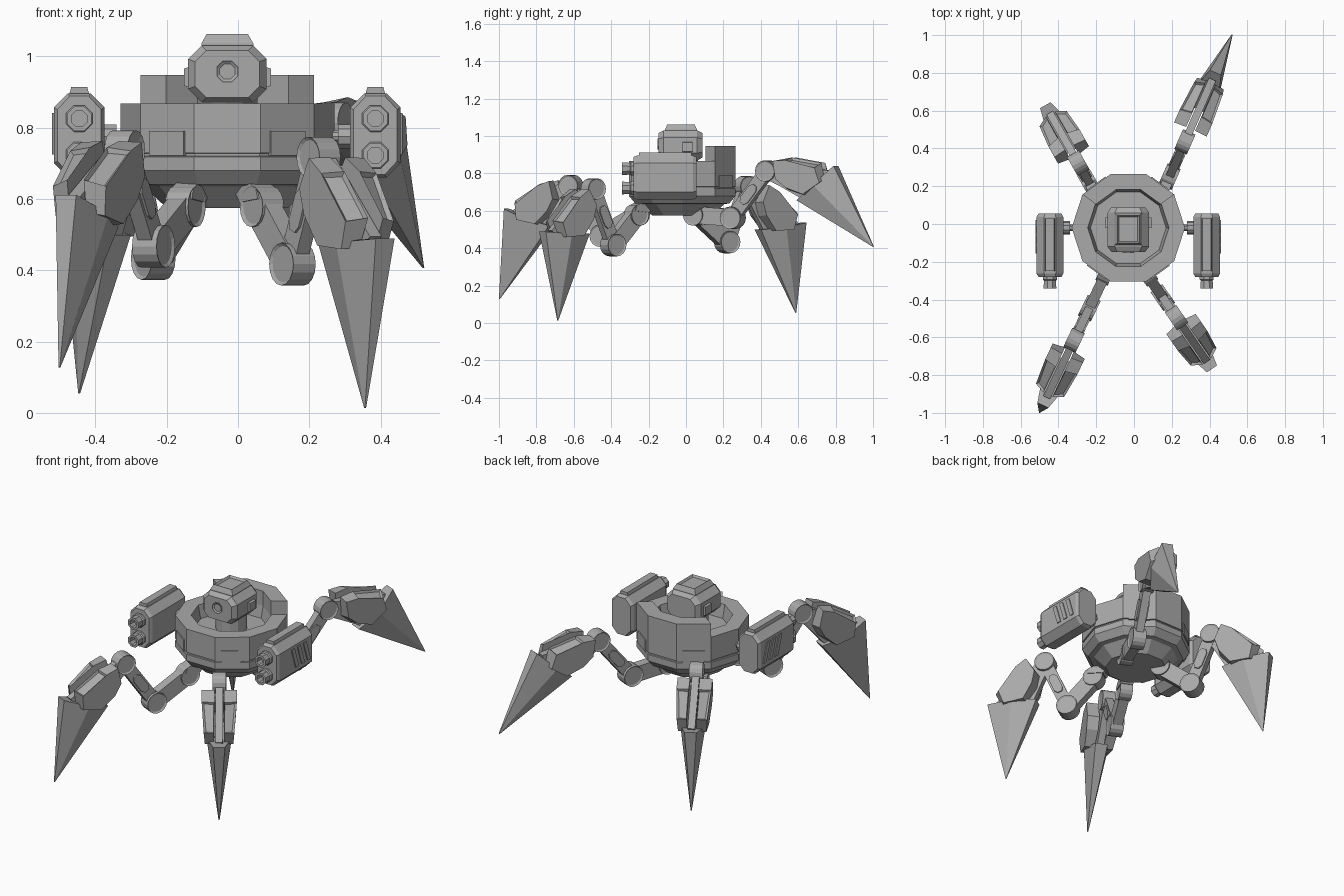
import bpy, bmesh, math
from mathutils import Vector, Matrix

cube = bpy.data.objects.get("Cube")
if cube:
    bpy.data.objects.remove(cube, do_unlink=True)

grey = bpy.data.materials.new("plain_grey")
grey.use_nodes = True
grey.diffuse_color = (0.4, 0.4, 0.4, 1)
grey.node_tree.nodes["Principled BSDF"].inputs["Base Color"].default_value = (0.4, 0.4, 0.4, 1)

CX, CY = -0.03, -0.02
CENTRE = Matrix.Translation((CX, CY, 0))


def finish(name, bm, M):
    bmesh.ops.recalc_face_normals(bm, faces=bm.faces)
    bm.transform(M)
    me = bpy.data.meshes.new(name)
    bm.to_mesh(me)
    bm.free()
    me.materials.append(grey)
    ob = bpy.data.objects.new(name, me)
    bpy.context.scene.collection.objects.link(ob)
    return ob


def loft(name, rings, M=CENTRE, inset_face=None):
    """Skin a stack of equal-length rings and cap both ends."""
    bm = bmesh.new()
    vs = [[bm.verts.new(p) for p in ring] for ring in rings]
    n = len(vs[0])
    for a, b in zip(vs, vs[1:]):
        for i in range(n):
            j = (i + 1) % n
            bm.faces.new((a[i], a[j], b[j], b[i]))
    caps = [bm.faces.new(vs[0]), bm.faces.new(vs[-1])]
    bmesh.ops.recalc_face_normals(bm, faces=bm.faces)
    if inset_face == "caps":
        bmesh.ops.inset_individual(bm, faces=caps, thickness=0.009, depth=-0.006)
    elif inset_face is not None:
        bm.faces.ensure_lookup_table()
        for k in inset_face:
            bmesh.ops.inset_individual(bm, faces=[bm.faces[k]], thickness=0.012, depth=-0.012)
    return finish(name, bm, M)


def prism(name, pts, w0, w1, M, inset_face=None):
    """Extrude an outline (a, b) sideways from w0 to w1."""
    return loft(name, [[(a, w, b) for a, b in pts] for w in (w0, w1)], M, inset_face)


def poly(n, r, phase=0.0):
    return [(r * math.cos(phase + math.tau * i / n), r * math.sin(phase + math.tau * i / n))
            for i in range(n)]


def box(name, lo, hi, M=CENTRE):
    (x0, y0, z0), (x1, y1, z1) = lo, hi
    return prism(name, [(x0, z0), (x1, z0), (x1, z1), (x0, z1)], y0, y1, M)


def octagon(w, h, c):
    return [(w, h - c), (w - c, h), (c - w, h), (-w, h - c),
            (-w, c - h), (c - w, -h), (w - c, -h), (w, c - h)]


def capsule(p, q, r, n=10):
    """Outline of a rounded link between two joints."""
    d = Vector(q) - Vector(p)
    t = math.atan2(d.y, d.x)
    out = []
    for c, start in ((q, t - math.pi / 2), (p, t + math.pi / 2)):
        out += [(c[0] + r * math.cos(start + math.pi * i / n),
                 c[1] + r * math.sin(start + math.pi * i / n)) for i in range(n + 1)]
    return out


# Ten-sided hull with a sunken deck
profile = [(.17, .575), (.235, .635), (.265, .64), (.3, .68), (.3, .718), (.293, .72),
           (.293, .727), (.3, .729), (.3, .867), (.215, .867), (.2, .79)]
loft("hull", [[(x, y, z) for x, y in poly(10, r)] for r, z in profile])

# Raised rear wall over the three back sides
arc = [math.radians(a) for a in (36, 72, 108, 144)]
wall = [(.3 * math.cos(a), .3 * math.sin(a)) for a in arc]
wall += [(.212 * math.cos(a), .212 * math.sin(a)) for a in reversed(arc)]
loft("rear_wall", [[(x, y, z) for x, y in wall] for z in (.86, .947)])

# Hull access plates above the legs
for a in (54, 126, 234, 306):
    box("hull_plate", (.28, -.06, .722), (.291, .06, .79),
        CENTRE @ Matrix.Rotation(math.radians(a), 4, 'Z'))

# Head, cap, eye, ear boxes
loft("neck", [[(x, y, z) for x, y in poly(12, .085)] for z in (.78, .9)])
head_rings = []
for y, s in ((-.127, .82), (-.1, 1), (.08, 1), (.108, .82)):
    head_rings.append([(x * s, y, .95 + z * s) for x, z in octagon(.11, .08, .038)])
loft("head", head_rings)
loft("head_cap", [[(x * sx, y, z) for x, y in ((1, -.092 + e), (1, .078 - e), (-1, .078 - e), (-1, -.092 + e))]
                  for sx, e, z in ((.073, 0, 1.015), (.073, 0, 1.035), (.058, .012, 1.062))], inset_face=[9])
prism("eye", [(x, z + .957) for x, z in poly(8, .032, math.pi / 8)], -.133, -.12, CENTRE, "caps")
for s in (-1, 1):
    prism("ear_box", [(s * .1, .91), (s * .122, .917), (s * .122, .965), (s * .1, .972)],
          0, .055, CENTRE)

# Weapon pods on both sides
for side in (-1, 1):
    P = CENTRE @ Matrix.Translation((side * .415, .02, 0)) @ Matrix.Scale(side, 4, (1, 0, 0))
    pod_rings = []
    for y, s in ((-.28, .86), (-.262, 1), (.037, 1), (.055, .86)):
        pod_rings.append([(x * s, y, .778 + z * (s + 1) / 2) for x, z in octagon(.071, .118, .04)])
    loft("pod", pod_rings, P)
    loft("pod_fin", [[(x, y0, .885), (-x, y0, .885), (-x * .75, y0, .913), (x * .75, y0, .913)]
                     for x, y0 in ((.03, -.25), (.03, .03))], P)
    for z in (.722, .825):
        barrel = ((.04, -.27), (.04, -.295), (.034, -.3), (.037, -.342), (.024, -.342), (.024, -.3))
        loft("barrel", [[(x, y, zz + z) for x, zz in poly(8, r, math.pi / 8)] for r, y in barrel], P)
    # slanted vents on the outer side
    for k in range(3):
        y = -.155 + k * .055
        loft("vent", [[(x, y, .84), (x, y + .028, .84), (x, y + .066, .725), (x, y + .038, .725)]
                      for x in (.06, .076)], P)
    # support arm
    arm = ((-.17, .018), (-.105, .018), (-.105, .035), (-.06, .035))
    loft("pod_arm", [[(x, y - .02, z + .775) for y, z in poly(10, r)] for x, r in arm], P)


def claw(M):
    """Armoured shin and spike; local a runs from knee to tip, b points outward."""
    prism("shin_bar", [(-.02, .03), (.08, .085), (.3, .2), (.33, .1), (.25, -.01), (.1, -.025), (0, -.04)],
          -.02, .02, M)
    tip = [(.74, w, b) for w, b in ((.002, .002), (.003, 0), (.002, -.002), (-.002, -.002), (-.003, 0), (-.002, .002))]
    base = [(.32, .032, .242), (.285, .068, .1), (.24, .035, -.03),
            (.24, -.035, -.03), (.285, -.068, .1), (.32, -.032, .242)]
    loft("spike", [base, tip], M)
    # paired side guards, tapering towards the spike
    for s in (-1, 1):
        outline = [(.03, .09), (.09, .145), (.25, .215), (.315, .15), (.27, .02), (.17, -.01), (.095, .0)]
        inner = [(a, s * .026, b) for a, b in outline]
        outer = [(a, s * (.094 - .09 * max(0, a - .12)), b * .8 + .012) for a, b in outline]
        loft("shin_guard", [inner, outer], M, [1])


def leg(hip, direction, knee_low, knee_high, tip):
    """Build one leg; the knees and tip are (reach, height) pairs."""
    d = Vector((*direction, 0)).normalized()
    s = Vector((0, 0, 1)).cross(d)
    M = Matrix((d, s, Vector((0, 0, 1)))).transposed().to_4x4()
    M.translation = (*hip, 0)
    root = (0, .578)
    # hip bracket reaching back into the hull
    prism("hip_bracket", [(.03, .6), (.02, .63), (-.05, .66), (-.1, .64), (-.06, .59)], -.035, .035, M)
    prism("lower_link", capsule(root, knee_low, .046), -.028, .028, M)
    prism("upper_link", capsule(knee_low, knee_high, .036), -.022, .022, M)
    # raised panel along the upper link
    k, h = Vector(knee_low), Vector(knee_high)
    prism("link_panel", capsule(k.lerp(h, .38), k.lerp(h, .62), .026, 3), -.03, .03, M)
    for name, c, r, w in (("hip_joint", root, .057, .036), ("low_knee_joint", knee_low, .06, .038),
                          ("high_knee_joint", knee_high, .057, .036)):
        prism(name, [(c[0] + a, c[1] + b) for a, b in poly(16, r)], -w, w, M, "caps")
    u = (Vector(tip) - h).normalized()
    C = Matrix(((u.x, 0, -u.y, h.x), (0, 1, 0, 0), (u.y, 0, u.x, h.y), (0, 0, 0, 1)))
    claw(M @ C)


leg((-.148, -.26), (-.43, -.9), (.206, .467), (.394, .735), (.814, .134))
leg((.067, -.265), (.567, -.824), (.151, .417), (.28, .717), (.513, .007))
leg((-.15, .065), (-.492, .87), (.178, .433), (.296, .73), (.6, .055))
leg((.1, .05), (.403, .915), (.219, .563), (.421, .813), (1.03, .415))
